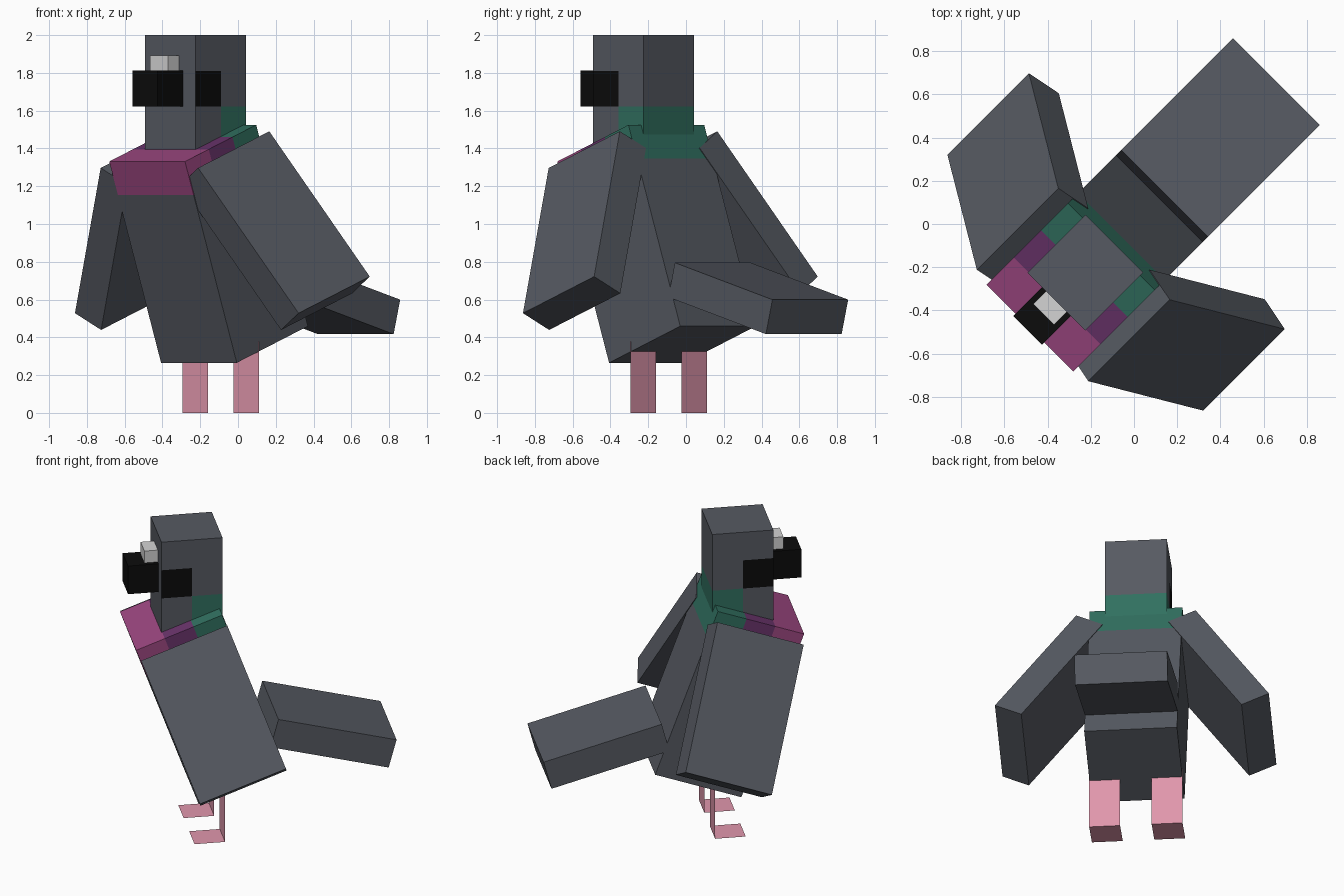
import bpy, bmesh
from math import radians
from mathutils import Matrix, Vector

cube = bpy.data.objects.get("Cube")
if cube:
    bpy.data.objects.remove(cube, do_unlink=True)

P = 0.0945                                  # one block unit
TURN = Matrix.Rotation(radians(-45), 4, 'Z')  # the bird stands turned on its base
TILT = radians(20)                          # lean of body and wings


def material(name, r, g, b):
    def linear(c):
        c /= 255
        return c / 12.92 if c < 0.04045 else ((c + 0.055) / 1.055) ** 2.4
    col = (linear(r), linear(g), linear(b), 1)
    m = bpy.data.materials.new(name)
    m.use_nodes = True
    m.diffuse_color = col
    m.node_tree.nodes["Principled BSDF"].inputs["Base Color"].default_value = col
    return m


GREY = material("slate_grey", 86, 90, 98)
BLACK = material("black", 12, 12, 12)
WHITE = material("pale_grey", 212, 212, 212)
PINK = material("leg_pink", 224, 150, 172)
MAGENTA = material("magenta", 157, 71, 129)
PURPLE = material("purple", 106, 52, 108)
GREEN = material("green", 49, 112, 96)


def finish(name, bm, mats, centre, rx=0, ry=0):
    me = bpy.data.meshes.new(name)
    bm.to_mesh(me)
    bm.free()
    for m in mats:
        me.materials.append(m)
    ob = bpy.data.objects.new(name, me)
    bpy.context.collection.objects.link(ob)
    ob.matrix_world = (TURN @ Matrix.Translation(centre)
                       @ Matrix.Rotation(rx, 4, 'X') @ Matrix.Rotation(ry, 4, 'Y'))
    return ob


def box(name, size, centre, mats, rx=0, ry=0, cuts=(), rule=None):
    """Box sized in block units; cuts are (axis, offset), rule picks a material per face."""
    bm = bmesh.new()
    bmesh.ops.create_cube(bm, size=1)
    bmesh.ops.scale(bm, vec=Vector(size) * P, verts=bm.verts)
    for axis, offset in cuts:
        normal = Vector((axis == 'x', axis == 'y', axis == 'z'))
        geom = bm.verts[:] + bm.edges[:] + bm.faces[:]
        bmesh.ops.bisect_plane(bm, geom=geom, plane_co=normal * offset * P, plane_no=normal)
    if rule:
        for f in bm.faces:
            f.material_index = rule(f.calc_center_median() / P)
    return finish(name, bm, mats, centre, rx, ry)


# Body with a coloured collar: magenta breast, purple sides, green nape
def collar(c):
    if c.z < 4:
        return 0
    return 1 if c.y < -1 else 2 if c.y < 1 else 3


box("body", (6, 6, 12), (0, -0.22, 0.895), [GREY, MAGENTA, PURPLE, GREEN], TILT,
    cuts=[('z', 4), ('y', -1), ('y', 1)], rule=collar)


# Head with eye patches and green back of the neck
def face_paint(c):
    if c.z < 0 and c.y > 0:
        return 2
    return 1 if abs(c.x) > 1.9 and c.y < 0 and 0 < c.z < 2 else 0


box("head", (4, 4, 8), (0, -0.318, 2 - 4 * P), [GREY, BLACK, GREEN],
    cuts=[('z', 0), ('z', 2), ('y', 0)], rule=face_paint)

# Beak and the pale bump above it
box("beak", (2, 2, 2), (0, -0.602, 1.717), [BLACK])
box("beak_bump", (1.42, 0.88, 0.85), (0, -0.549, 1.851), [WHITE])

# Tail
box("tail", (6, 8, 2), (0, 0.541, 0.606), [GREY], radians(-15))

# Wings, legs and feet on both sides
for side, s in (("left", 1), ("right", -1)):
    box(side + "_wing", (2, 6, 10), (s * 0.519, -0.241, 0.965), [GREY], TILT, radians(-30) * s)
    bm = bmesh.new()
    outline = [(-1, -2, 0), (1, -2, 0), (1, 0, 0), (-1, 0, 0), (1, 0, 4), (-1, 0, 4)]
    v = [bm.verts.new(Vector(p) * P) for p in outline]
    bm.faces.new((v[0], v[1], v[2], v[3]))
    bm.faces.new((v[3], v[2], v[4], v[5]))
    finish(side + "_leg_and_foot", bm, [PINK], (s * 2.02 * P, -0.13, 0))
